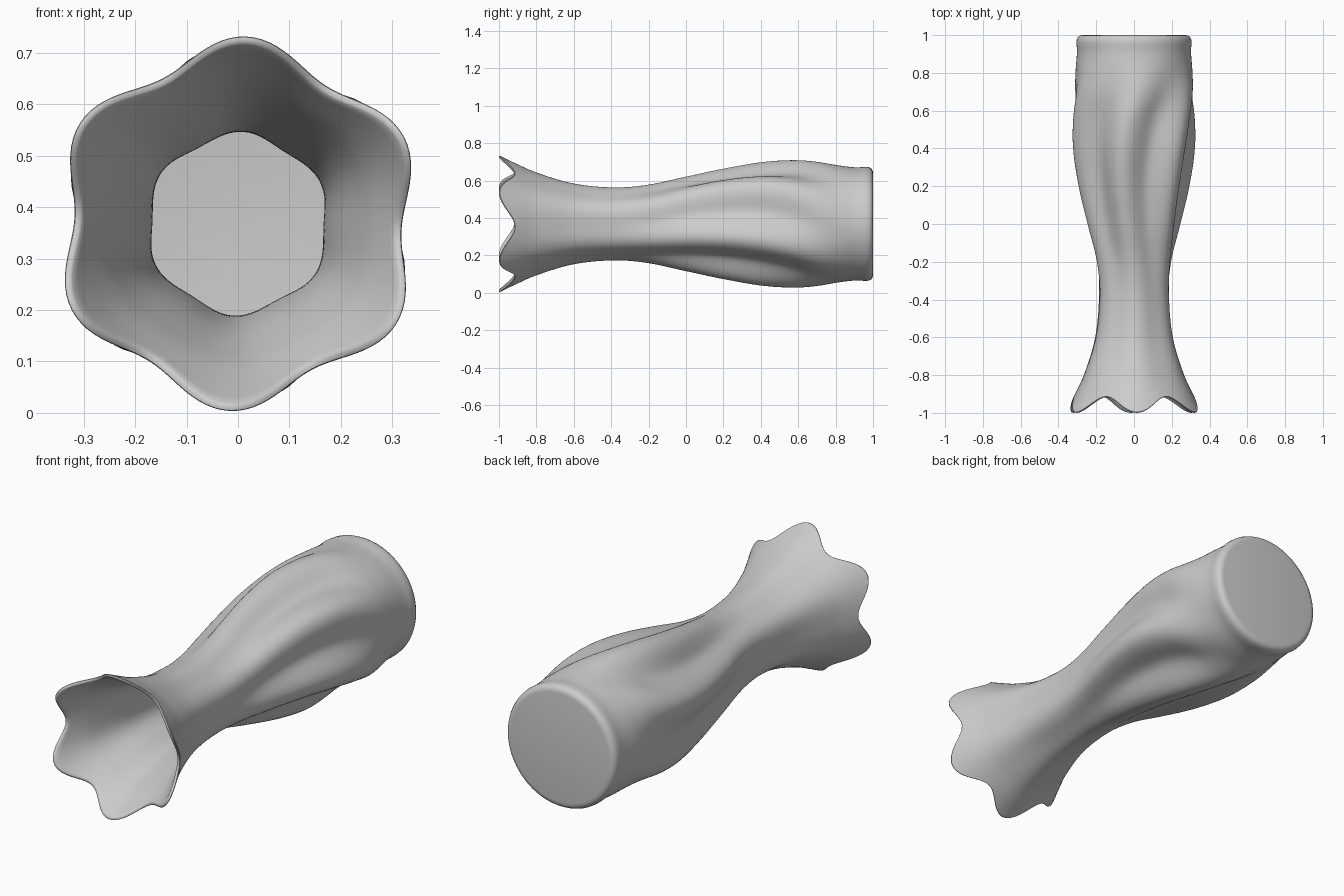
import bpy, bmesh
from math import cos, sin, pi, radians

if "Cube" in bpy.data.objects:
    bpy.data.objects.remove(bpy.data.objects["Cube"])

AXIS_Z = 0.368      # height of the vase axis (it lies along y)
SEG = 144           # points around
WALL = 0.016

# stations along the axis: y, ridge radius, lobe half-depth, twist in degrees
STATIONS = [
    (-1.00, 0.367, 0.002, -2.5), (-0.92, 0.328, 0.003, -3), (-0.80, 0.275, 0.005, -3),
    (-0.60, 0.216, 0.006, -3), (-0.38, 0.195, 0.006, -3), (-0.20, 0.210, 0.010, 3),
    (0.00, 0.256, 0.020, 11), (0.20, 0.302, 0.029, 14), (0.40, 0.335, 0.032, 12),
    (0.57, 0.342, 0.026, 6), (0.70, 0.332, 0.013, -2), (0.82, 0.313, 0.003, -9),
    (0.91, 0.302, 0.000, -12), (0.96, 0.305, 0.000, -12)]


def sample(y, k):
    """Smooth interpolation of column k of the stations."""
    s = STATIONS
    y = min(max(y, s[0][0]), s[-1][0])
    i = 0
    while i < len(s) - 2 and y > s[i + 1][0]:
        i += 1

    def slope(j):
        a, b = s[max(j - 1, 0)], s[min(j + 1, len(s) - 1)]
        return (b[k] - a[k]) / (b[0] - a[0])
    h = s[i + 1][0] - s[i][0]
    t = (y - s[i][0]) / h
    return ((2*t**3 - 3*t*t + 1) * s[i][k] + (t**3 - 2*t*t + t) * h * slope(i)
            + (3*t*t - 2*t**3) * s[i + 1][k] + (t**3 - t*t) * h * slope(i + 1))


bm = bmesh.new()


def wall_ring(y, inset):
    """Six-lobed twisted ring; scalloped close to the mouth."""
    ring = []
    for i in range(SEG):
        a = 2 * pi * i / SEG
        near = min(max((-0.5 - y) / 0.5, 0), 1) ** 2
        yy = y + 0.042 * (1 - cos(6 * (a - pi / 2 + radians(2.5)))) * near
        c = cos(6 * (a - pi / 2 - radians(sample(yy, 3))))
        r = sample(yy, 1) - sample(yy, 2) * (1 - c) - inset
        ring.append(bm.verts.new((r * cos(a), yy, AXIS_Z + r * sin(a))))
    return ring


def round_ring(y, r):
    return [bm.verts.new((r * cos(2 * pi * i / SEG), y, AXIS_Z + r * sin(2 * pi * i / SEG)))
            for i in range(SEG)]


# base with rounded edge
rings = [round_ring(y, r) for y, r in
         ((1.0, 0.272), (0.998, 0.285), (0.991, 0.296), (0.978, 0.303))]
# outer wall, rounded lip, inner wall
N = 90
ys = [0.96 - 1.955 * i / N for i in range(N + 1)]
rings += [wall_ring(y, 0) for y in ys]
rings += [wall_ring(-0.999, 0.003), wall_ring(-1.0, WALL / 2), wall_ring(-0.999, WALL - 0.003)]
inner = [y for y in reversed(ys) if y < 0.92]
rings += [wall_ring(y, WALL) for y in inner]
rings += [round_ring(0.935, 0.275), round_ring(0.94, 0.25)]

for a, b in zip(rings, rings[1:]):
    for i in range(SEG):
        j = (i + 1) % SEG
        bm.faces.new((a[i], a[j], b[j], b[i]))
# underside and inner floor
bm.faces.new(rings[0])
bm.faces.new(rings[-1])
bmesh.ops.recalc_face_normals(bm, faces=bm.faces)

mesh = bpy.data.meshes.new("vase")
bm.to_mesh(mesh)
bm.free()
vase = bpy.data.objects.new("vase", mesh)
bpy.context.collection.objects.link(vase)
bpy.context.view_layer.objects.active = vase
vase.select_set(True)
bpy.ops.object.shade_smooth_by_angle(angle=radians(40))
